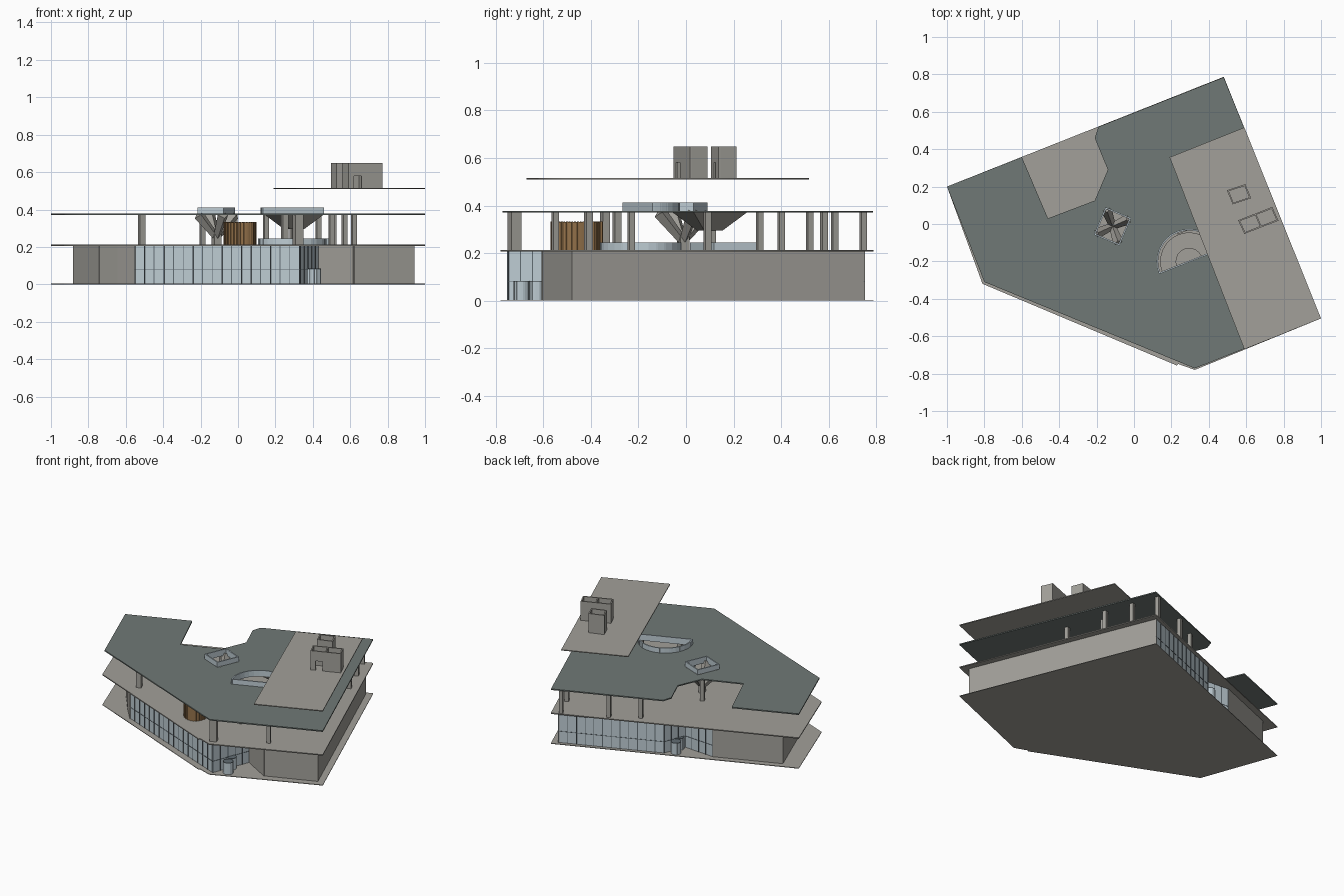
import bpy, bmesh, math
from mathutils import Vector

if "Cube" in bpy.data.objects:
    bpy.data.objects.remove(bpy.data.objects["Cube"])

TILT = math.atan2(0.585, 1.48)          # plan rotation of the main building grid


def mat(name, c):
    m = bpy.data.materials.new(name)
    m.diffuse_color = (*c, 1)
    m.use_nodes = True
    m.node_tree.nodes["Principled BSDF"].inputs["Base Color"].default_value = m.diffuse_color
    return m


ROOF = mat("roof_green_grey", (0.16, 0.19, 0.18))
STONE = mat("warm_stone", (0.36, 0.35, 0.32))
GLASS = mat("pale_glass", (0.52, 0.61, 0.66))
WOOD = mat("wood", (0.30, 0.17, 0.07))
FRAME = mat("dark_frame", (0.12, 0.15, 0.17))


def slab(name, loops, z0, z1, m):
    """Flat plate from an outline plus optional hole loops."""
    cu = bpy.data.curves.new(name, 'CURVE')
    cu.dimensions, cu.fill_mode, cu.extrude = '2D', 'BOTH', (z1 - z0) / 2
    for loop in loops:
        sp = cu.splines.new('POLY')
        sp.points.add(len(loop) - 1)
        for p, co in zip(sp.points, loop):
            p.co = (*co, 0, 1)
        sp.use_cyclic_u = True
    tmp = bpy.data.objects.new("tmp", cu)
    bpy.context.collection.objects.link(tmp)
    dg = bpy.context.evaluated_depsgraph_get()
    me = bpy.data.meshes.new_from_object(tmp.evaluated_get(dg))
    bpy.data.objects.remove(tmp)
    ob = bpy.data.objects.new(name, me)
    ob.location.z = (z0 + z1) / 2
    bpy.context.collection.objects.link(ob)
    me.materials.clear()
    me.materials.append(m)
    return ob


def from_bm(name, bm, m):
    bmesh.ops.recalc_face_normals(bm, faces=bm.faces)
    me = bpy.data.meshes.new(name)
    bm.to_mesh(me)
    bm.free()
    me.materials.append(m)
    ob = bpy.data.objects.new(name, me)
    bpy.context.collection.objects.link(ob)
    return ob


def box(name, x, y, z0, z1, sx, sy, m, rot=TILT):
    bm = bmesh.new()
    bmesh.ops.create_cube(bm, size=1)
    ob = from_bm(name, bm, m)
    ob.location, ob.scale = (x, y, (z0 + z1) / 2), (sx, sy, z1 - z0)
    ob.rotation_euler.z = rot
    return ob


def wall(name, pts, z0, z1, t, m, closed=False):
    """Upright strip of thickness t following plan points."""
    pts = pts + pts[:1] if closed else pts
    bm = bmesh.new()
    for a, b in zip(pts, pts[1:]):
        a, b = Vector(a), Vector(b)
        d = (b - a).normalized() * t / 2
        n = Vector((-d.y, d.x))
        base = [a - d + n, b + d + n, b + d - n, a - d - n]
        lo = [bm.verts.new((*p, z0)) for p in base]
        hi = [bm.verts.new((*p, z1)) for p in base]
        bm.faces.new(lo)
        bm.faces.new(hi)
        for i in range(4):
            j = (i + 1) % 4
            bm.faces.new((lo[i], lo[j], hi[j], hi[i]))
    return from_bm(name, bm, m)


def glazing(name, a, b, step=0.055):
    """Glass wall with slim mullions and a transom."""
    wall(name, [a, b], 0.004, 0.206, 0.006, GLASS)
    a, b = Vector(a), Vector(b)
    n = max(1, round((b - a).length / step))
    ang = math.atan2(b.y - a.y, b.x - a.x)
    for i in range(n + 1):
        p = a.lerp(b, i / n)
        box(name + "_mullion", p.x, p.y, 0.004, 0.206, 0.004, 0.012, FRAME, ang)
    wall(name + "_transom", [a, b], 0.08, 0.083, 0.01, FRAME)


def strut(name, a, b, r1, r2, m):
    a, b = Vector(a), Vector(b)
    bm = bmesh.new()
    bmesh.ops.create_cone(bm, cap_ends=True, segments=4, radius1=r1, radius2=r2,
                          depth=(b - a).length)
    ob = from_bm(name, bm, m)
    ob.location = (a + b) / 2
    ob.rotation_euler = (b - a).to_track_quat('Z', 'Y').to_euler()


def arc(cx, cy, rx, ry, a0, a1, n, rot=TILT):
    out = []
    for i in range(n + 1):
        t = a0 + (a1 - a0) * i / n
        x, y = rx * math.cos(t), ry * math.sin(t)
        out.append((cx + x * math.cos(rot) - y * math.sin(rot),
                    cy + x * math.sin(rot) + y * math.cos(rot)))
    return out


# Stacked plates: ground, first floor, roof with notch and skylights, upper plate
base = [(-1, .2), (.48, .787), (1, -.505), (.325, -.78), (.235, -.748),
        (.23, -.757), (-.81, -.32)]
diamond = [(-.15, .085), (-.02, .03), (-.08, -.11), (-.21, -.055)]
half = arc(.295, -.2, .17, .17, 0, math.pi, 16)
notch_roof = [(-1, .2), (-.6, .358), (-.46, .03), (-.21, .125), (-.14, .29),
              (-.21, .46), (-.19, .52), (.48, .785), (1, -.505), (.325, -.772), (-.8, -.31)]
slab("ground_plate", [base], 0, .004, STONE)
slab("first_floor_plate", [base], .206, .213, STONE)
slab("main_roof", [notch_roof, diamond, half], .37, .378, ROOF)
slab("upper_plate", [[(.19, .357), (.59, .516), (1, -.505), (.59, -.67)]], .51, .516, STONE)

# Ground floor solid walls
wall("right_wall", [(.43, -.49), (.62, -.6), (.938, -.476), (.446, .745)], .004, .206, .01, STONE)
wall("left_wall", [(-.46, .366), (-.875, .2), (-.74, -.15), (-.64, -.28), (-.55, -.385)],
     .004, .206, .01, STONE)

# Ground floor glazing
glazing("front_glass", (-.55, -.385), (.33, -.745))
glazing("front_entry_glass", (.33, -.745), (.43, -.49))
glazing("back_glass", (.446, .745), (-.18, .497))
glazing("back_entry_glass", (-.18, .497), (-.24, .35))
glazing("back_recess_glass", (-.24, .35), (-.46, .366))

# Rounded entrance lobbies
for name, x, y in (("front_lobby", .4, -.66), ("back_lobby", -.23, .42)):
    for k in (-1, 1):
        ax, ay = x + .03 * k * math.cos(1.2), y - .035 * k * math.sin(1.2)
        wall(name + "_drum", arc(ax, ay, .03, .03, 0, 2 * math.pi, 12), .004, .08, .004, GLASS)
        slab(name + "_cap", [arc(ax, ay, .032, .032, 0, 2 * math.pi * 11 / 12, 11)],
             .08, .084, FRAME)

# First floor columns
for x, y, w in ((-.515, -.34, .032), (.32, -.72, .045), (.62, -.55, .025), (.62, .09, .025),
                (.43, .745, .025), (.15, .625, .025), (-.02, .52, .025), (-.19, .09, .025),
                (.57, .4, .025), (.5, .58, .025), (.51, .31, .025), (.25, -.29, .03),
                (.5, -.23, .025), (.32, -.41, .03)):
    box("column", x, y, .213, .37, w, w, STONE)

# Curved wooden room with vertical slats
drum = arc(.01, -.46, .08, .11, 0, 2 * math.pi, 28)
slab("wood_room", [drum[:-1]], .213, .33, WOOD)
for x, y in drum[:-1]:
    box("wood_slat", x, y, .213, .332, .006, .006, WOOD)

# Skylight kerbs above the roof
wall("diamond_kerb", diamond, .37, .412, .008, GLASS, True)
wall("half_round_kerb", half, .37, .412, .008, GLASS, True)

# Branching support under the diamond skylight
box("tree_trunk", -.115, -.012, .213, .27, .04, .04, STONE)
for x, y in diamond:
    strut("tree_branch", (-.115, -.012, .25), (x, y, .372), .018, .03, STONE)

# Half-round bed and rail under the half-round skylight
slab("half_round_bed", [arc(.295, -.2, .155, .155, 0, math.pi, 16)
                        + arc(.295, -.2, .07, .07, math.pi, 0, 10)], .213, .24, STONE)
wall("floor_rail", arc(.29, -.19, .185, .165, 0, 2 * math.pi, 28), .213, .245, .005, GLASS)
wall("rear_rail", [(.15, .2), (.41, .31), (.48, .12), (.22, .02)], .213, .245, .005, GLASS, True)

# Inverted tapered support under the upper plate
bm = bmesh.new()
bmesh.ops.create_cone(bm, cap_ends=True, segments=4, radius1=.06, radius2=.17, depth=.075)
hopper = from_bm("inverted_support", bm, STONE)
hopper.location = (.3, .1, .3335)
hopper.rotation_euler.z = TILT + math.pi / 4
box("support_column", .3, .1, .213, .298, .04, .04, STONE)

# Rooftop shafts: open-topped, with door gaps in their front walls
def shaft(name, p, door_at):
    o, u, v = Vector(p[0]), Vector(p[1]) - Vector(p[0]), Vector(p[3]) - Vector(p[0])
    f0, f1 = o + v, o + v + u           # front wall ends
    wall(name + "_walls", [f0, o, o + u, f1], .516, .648, .008, STONE)
    d0, d1 = f0 + u * (door_at - .14), f0 + u * (door_at + .14)
    wall(name + "_front_a", [f0, d0], .516, .648, .008, STONE)
    wall(name + "_front_b", [d1, f1], .516, .648, .008, STONE)
    wall(name + "_lintel", [d0, d1], .58, .648, .008, STONE)


shaft("small_shaft", [(.502, .178), (.593, .208), (.617, .138), (.53, .11)], .5)
shaft("large_shaft", [(.562, .018), (.737, .086), (.764, .02), (.592, -.048)], .27)
wall("shaft_divider", [(.65, .052), (.678, -.014)], .516, .648, .008, STONE)
